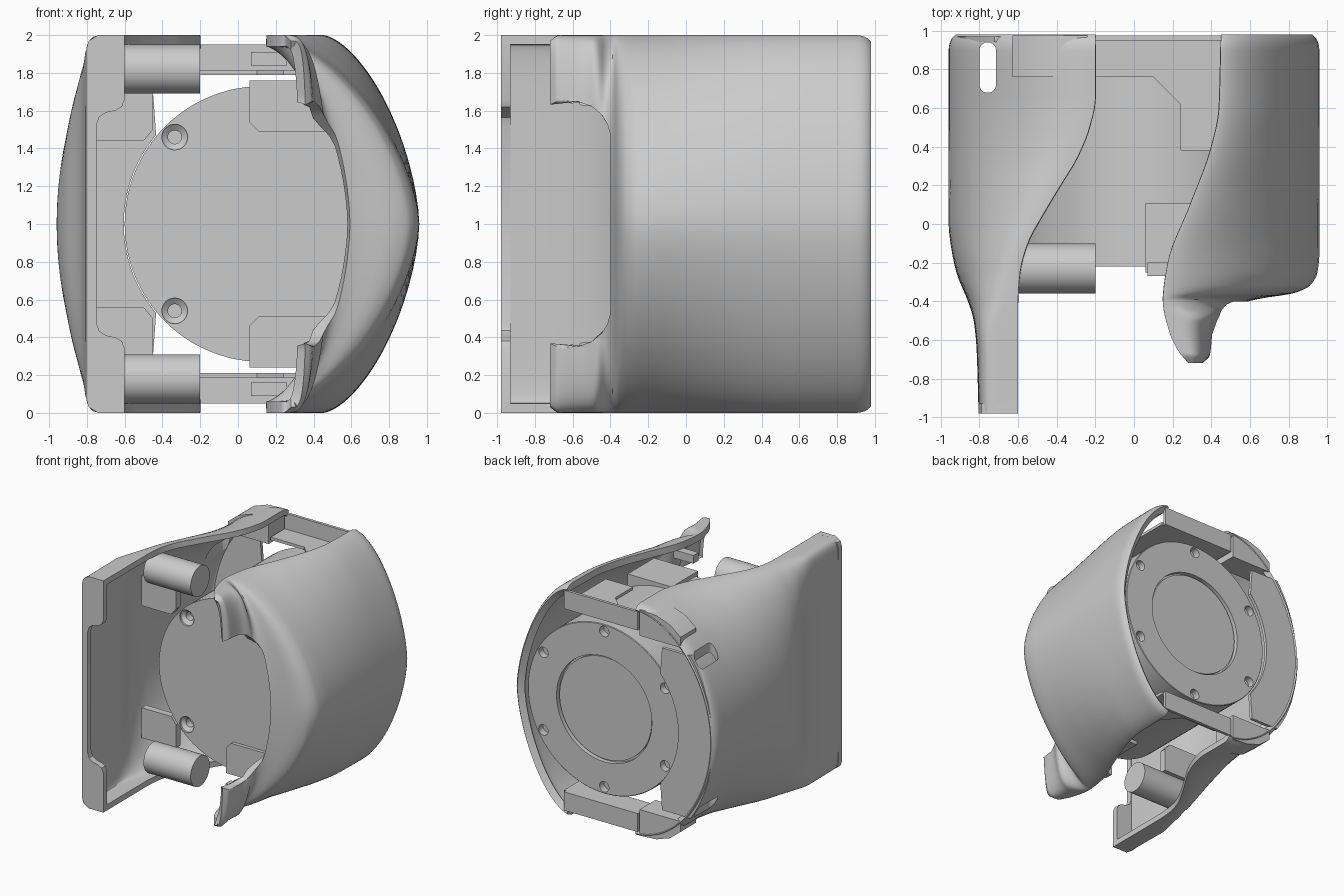
import bpy, bmesh, math
from mathutils import Vector

if "Cube" in bpy.data.objects:
    bpy.data.objects.remove(bpy.data.objects["Cube"])

grey = bpy.data.materials.new("matte_grey")
grey.diffuse_color = (0.6, 0.6, 0.6, 1)
grey.use_nodes = True
grey.node_tree.nodes["Principled BSDF"].inputs["Base Color"].default_value = grey.diffuse_color


def finish(name, bm, pair=False):
    """Turn a bmesh into a smooth-by-angle object; pair adds the copy mirrored about z = 1."""
    bmesh.ops.recalc_face_normals(bm, faces=bm.faces[:])
    if pair:
        dup = bmesh.ops.duplicate(bm, geom=bm.verts[:] + bm.edges[:] + bm.faces[:])["geom"]
        for g in dup:
            if isinstance(g, bmesh.types.BMVert):
                g.co.z = 2 - g.co.z
        bmesh.ops.reverse_faces(bm, faces=[g for g in dup if isinstance(g, bmesh.types.BMFace)])
    return make_object(name, bm)


def make_object(name, bm):
    me = bpy.data.meshes.new(name)
    bm.to_mesh(me)
    bm.free()
    me.materials.append(grey)
    ob = bpy.data.objects.new(name, me)
    bpy.context.collection.objects.link(ob)
    smooth(ob)
    return ob


def activate(ob):
    bpy.ops.object.select_all(action='DESELECT')
    ob.select_set(True)
    bpy.context.view_layer.objects.active = ob


def smooth(ob):
    activate(ob)
    bpy.ops.object.shade_smooth_by_angle(angle=math.radians(35))


def box(bm, x0, x1, y0, y1, z0, z1, round_axis=None, r=0.0):
    """Box, with the edges along one axis rounded if asked."""
    verts = bmesh.ops.create_cube(bm, size=1)["verts"]
    lo, size = Vector((x0, y0, z0)), Vector((x1 - x0, y1 - y0, z1 - z0))
    for v in verts:
        v.co = Vector([lo[i] + (v.co[i] + 0.5) * size[i] for i in range(3)])
    if round_axis is not None:
        edges = [e for e in {e for v in verts for e in v.link_edges}
                 if abs((e.verts[0].co - e.verts[1].co).normalized()[round_axis]) > 0.9]
        bmesh.ops.bevel(bm, geom=edges, offset=r, segments=8, affect='EDGES', profile=0.5)


def prism(bm, pts, axis, a, b):
    """Extrude an outline: axis 1 takes (x, z) points along y, axis 2 takes (x, y) points along z."""
    f = bm.faces.new([bm.verts.new((p[0], a, p[1]) if axis == 1 else (p[0], p[1], a)) for p in pts])
    out = bmesh.ops.extrude_face_region(bm, geom=[f])["geom"]
    for g in out:
        if isinstance(g, bmesh.types.BMVert):
            g.co[axis] = b


def lathe(bm, profile, axis, centre, seg=96):
    """Turn (radius, offset) points round an axis parallel to x or y."""
    rows = []
    for r, h in profile:
        row = []
        for i in range(seg if r > 0 else 1):
            t = 2 * math.pi * i / seg
            u, w = r * math.cos(t), r * math.sin(t)
            row.append(bm.verts.new(Vector(centre) + Vector((h, u, w) if axis == 0 else (u, h, w))))
        rows.append(row)
    for p, q in zip(rows, rows[1:]):
        for i in range(seg):
            j = (i + 1) % seg
            quad = [p[i % len(p)], p[j % len(p)], q[j % len(q)], q[i % len(q)]]
            bm.faces.new(list(dict.fromkeys(quad)))


def cut(ob, cutter):
    m = ob.modifiers.new("cut", 'BOOLEAN')
    m.operation, m.solver, m.object = 'DIFFERENCE', 'EXACT', cutter
    activate(ob)
    bpy.ops.object.modifier_apply(modifier=m.name)
    bpy.data.objects.remove(cutter)
    smooth(ob)


def curve(table, y):
    """Monotone smooth interpolation in a table sorted by y."""
    n = len(table)
    d = [(table[i + 1][1] - table[i][1]) / (table[i + 1][0] - table[i][0]) for i in range(n - 1)]
    tan = [d[0]] + [2 * a * b / (a + b) if a * b > 0 else 0 for a, b in zip(d, d[1:])] + [d[-1]]
    i = max(k for k in range(n - 1) if k == 0 or table[k][0] <= y)
    h = table[i + 1][0] - table[i][0]
    t = min(max((y - table[i][0]) / h, 0), 1)
    return ((2*t**3 - 3*t*t + 1) * table[i][1] + (t**3 - 2*t*t + t) * h * tan[i]
            + (3*t*t - 2*t**3) * table[i + 1][1] + (t**3 - t*t) * h * tan[i + 1])


def steps(a, b, n):
    return [a + (b - a) * i / n for i in range(n + 1)]


def opening(w):
    """Front limit of the right shell at height w from the middle: a rounded mouth between two claws."""
    if w < 0.45:
        return -0.4
    return -0.6 + math.sqrt(max(0.04 - (w - 0.45) ** 2, 0)) if w < 0.65 else -0.72


def shell(name, stations, inner, outer, power, half, thick, front=None):
    """Loft of half superellipses along y, thickened inwards; front trims it by height."""
    bm, rows, q = bmesh.new(), [], 28
    if front:
        cols = sorted([1 - (1 - u) ** 3 for u in steps(0, 1, 36)] + [0.648, 0.651])
    else:
        cols = [math.sin(u * math.pi / 2) for u in steps(0, 1, q)]
    cols = [-w for w in reversed(cols[1:])] + cols
    for y0 in stations:
        row = []
        for w in cols:
            y = max(y0, front(abs(w))) if front else y0
            xi, xo, n, b = (curve(t, y) for t in (inner, outer, power, half))
            a = min(abs(w), 1)
            if front:
                c, s = max(1 - a ** n, 0) ** (1 / n), a
            else:
                c, s = max(1 - a * a, 0) ** (1 / n) if a < 0.99999 else 0, a ** (2 / n)
            row.append(bm.verts.new((xi + (xo - xi) * c, y, 1 + math.copysign(b * s, w))))
        rows.append(row)
    for p, r in zip(rows, rows[1:]):
        for i in range(len(cols) - 1):
            bm.faces.new((p[i], p[i + 1], r[i + 1], r[i]))
    bmesh.ops.remove_doubles(bm, verts=bm.verts[:], dist=1e-5)
    bmesh.ops.recalc_face_normals(bm, faces=bm.faces[:])
    bm.normal_update()
    side = 1 if outer[0][1] > 0 else -1
    if sum(f.normal.x * f.calc_area() for f in bm.faces) * side < 0:
        bmesh.ops.reverse_faces(bm, faces=bm.faces[:])
    ob = make_object(name, bm)
    m = ob.modifiers.new("wall", 'SOLIDIFY')
    m.thickness, m.offset = thick, -1
    activate(ob)
    bpy.ops.object.modifier_apply(modifier=m.name)
    smooth(ob)
    return ob


half = [(-0.98, 1), (0.9, 1), (0.95, 0.99), (0.98, 0.965)]

# left shell: flat plate at the front, rounded bow at the back
left = shell("left_shell", steps(-0.97, 0.9, 44) + [0.92, 0.94, 0.96, 0.97, 0.98],
             [(-0.97, -0.6), (-0.4, -0.6), (-0.25, -0.59), (-0.1, -0.55), (0.05, -0.47), (0.2, -0.38),
              (0.35, -0.29), (0.5, -0.23), (0.65, -0.2), (0.98, -0.2)],
             [(-0.97, -0.805), (-0.65, -0.815), (-0.5, -0.83), (-0.4, -0.86), (-0.25, -0.92),
              (-0.1, -0.95), (0, -0.96), (0.9, -0.96), (0.95, -0.95), (0.98, -0.925)],
             [(-0.97, 10), (-0.6, 9), (-0.4, 4), (-0.25, 2.5), (0, 2), (0.98, 1.9)], half, 0.05)
bm = bmesh.new()
box(bm, -0.80, -0.715, 0.68, 0.94, -0.1, 2.1, 2, 0.04)
cut(left, finish("slot_cutter", bm))

# right shell: bulged cover with a claw above and below the front mouth
shell("right_shell", steps(-0.72, -0.26, 46) + steps(-0.24, 0.9, 28) + [0.92, 0.94, 0.96, 0.97, 0.98],
      [(-0.72, 0.28), (-0.65, 0.225), (-0.55, 0.18), (-0.4, 0.15), (-0.2, 0.175), (0.1, 0.29),
       (0.4, 0.40), (0.6, 0.44), (0.98, 0.45)],
      [(-0.72, 0.36), (-0.68, 0.40), (-0.55, 0.42), (-0.45, 0.48), (-0.41, 0.56), (-0.385, 0.66),
       (-0.36, 0.82), (-0.32, 0.91), (-0.25, 0.95), (-0.15, 0.96), (0.9, 0.96), (0.95, 0.95), (0.98, 0.925)],
      [(-0.72, 4), (-0.5, 4), (-0.42, 2), (-0.38, 1.6), (0.98, 1.6)],
      [(-0.72, 0.97), (-0.67, 1)] + half[1:], 0.06, opening)

# front flange of the left shell, with a rounded notch in the middle
low = [(-0.805, 0.08), (-0.79, 0.03), (-0.74, 0), (-0.6, 0), (-0.6, 0.34), (-0.615, 0.38), (-0.65, 0.4),
       (-0.7, 0.41), (-0.735, 0.435), (-0.75, 0.48)]
bm = bmesh.new()
prism(bm, low + [(x, 2 - z) for x, z in reversed(low)], 1, -0.98, -0.93)
finish("front_flange", bm)

# back panel of the left shell, hugging the drum
arc = [math.asin(0.7) * k / 12 for k in range(-12, 13)]
hug = [math.asin(0.475 / 0.74) * k / 12 for k in range(12, -13, -1)]
bm = bmesh.new()
prism(bm, [(-0.2 - 0.73 * math.cos(t), 1 + math.sin(t)) for t in arc] + [(-0.45, 1.7)]
      + [(0.13 - 0.735 * math.cos(t), 1 + 0.735 * math.sin(t)) for t in hug] + [(-0.45, 0.3)], 1, 0.942, 0.97)
finish("back_panel", bm)

# drum with ring groove, rim holes and two front screw wells
bm = bmesh.new()
lathe(bm, [(0, 0.91), (0.44, 0.91), (0.44, 0.89), (0.455, 0.89), (0.455, 0.93), (0.725, 0.93),
           (0.73, 0.925), (0.73, -0.22), (0, -0.22)], 1, (0.13, 0, 1))
drum = finish("drum", bm)
bm = bmesh.new()
for k in range(6):
    t = math.radians(30 + 60 * k)
    lathe(bm, [(0, 0.87), (0.045, 0.87), (0.045, 1), (0, 1)], 1,
          (0.13 + 0.67 * math.cos(t), 0, 1 + 0.67 * math.sin(t)), 24)
for z in (0.54, 1.46):
    lathe(bm, [(0, -0.3), (0.068, -0.3), (0.068, -0.205), (0.036, -0.18), (0.036, -0.12), (0, -0.12)],
          1, (-0.335, 0, z), 24)
cut(drum, finish("hole_cutter", bm))

# round pegs inside the left shell
bm = bmesh.new()
lathe(bm, [(0, -0.65), (0.13, -0.65), (0.13, -0.2), (0, -0.2)], 0, (0, -0.23, 1.82), 48)
finish("pegs", bm, True)

# chamfered pads on the left and right shells
bm = bmesh.new()
prism(bm, [(-0.78, 1.44), (-0.5, 1.44), (-0.45, 1.5), (-0.45, 1.7), (-0.78, 1.7)], 1, -0.2, -0.14)
finish("left_pads", bm, True)
bm = bmesh.new()
prism(bm, [(0.11, 1.49), (0.48, 1.49), (0.48, 1.76), (0.06, 1.76), (0.06, 1.54)], 1, -0.25, 0.11)
finish("right_pads", bm, True)

# small clips behind the claws
bm = bmesh.new()
box(bm, 0.07, 0.26, -0.27, -0.2, 1.84, 1.91)
finish("clips", bm, True)

# bridging brackets: back wall and stepped floor
bm = bmesh.new()
box(bm, -0.22, 0.48, 0.95, 0.975, 1.79, 1.95)
finish("bracket_walls", bm, True)
bm = bmesh.new()
prism(bm, [(-0.22, 0.95), (-0.22, 0.76), (0.1, 0.76), (0.24, 0.62), (0.24, 0.38), (0.5, 0.38), (0.5, 0.95)],
      2, 1.79, 1.815)
finish("bracket_floors", bm, True)

# sloping bosses standing out of the left shell beside the brackets
bm = bmesh.new()
prism(bm, [(-0.24, 1.75), (-0.24, 1.975), (-0.4, 1.965), (-0.53, 1.92), (-0.63, 1.84), (-0.63, 1.75)], 1, 0.76, 0.975)
finish("bosses", bm, True)
